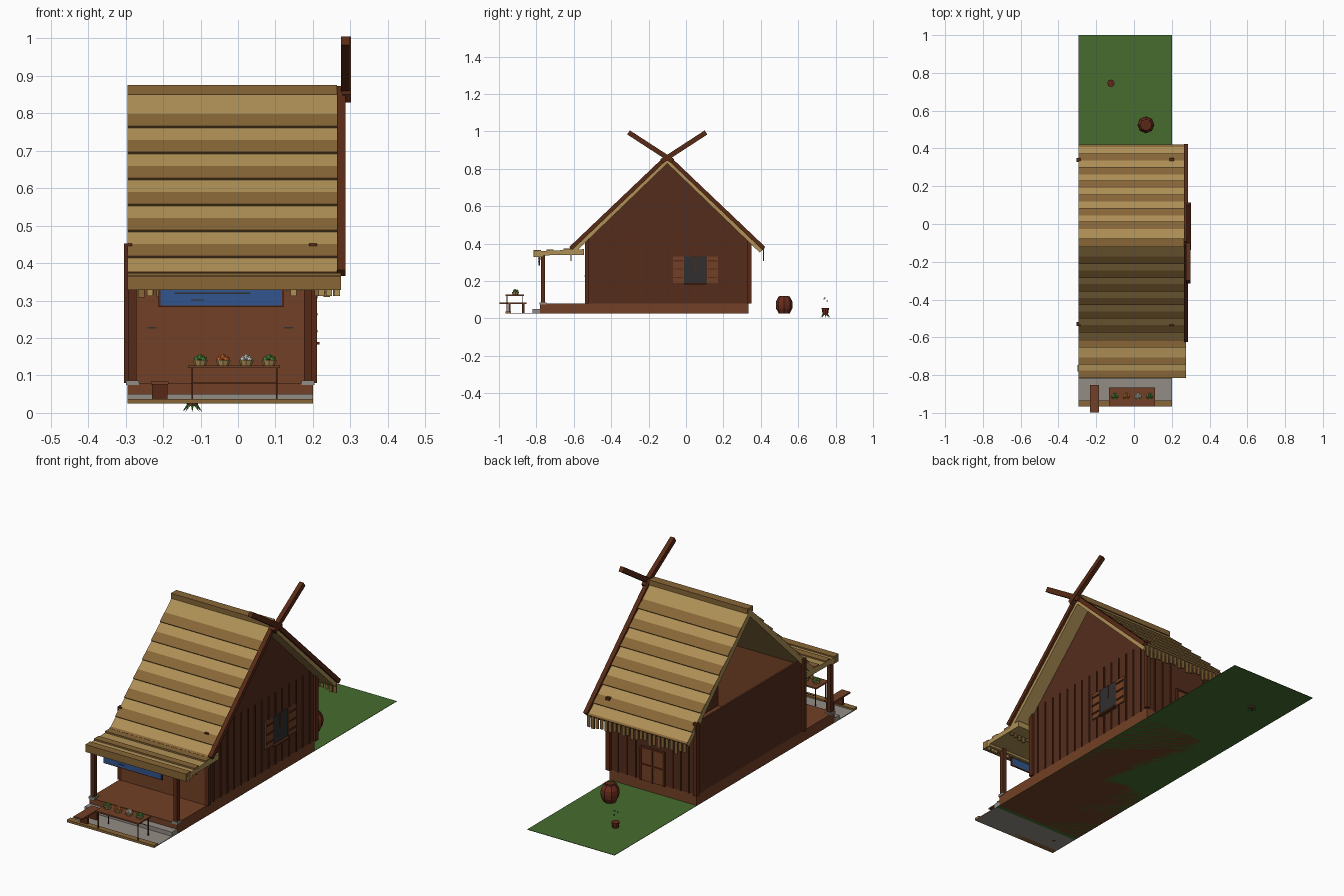
import bpy, bmesh, math, random
from mathutils import Vector, Matrix

if "Cube" in bpy.data.objects:
    bpy.data.objects.remove(bpy.data.objects["Cube"])
random.seed(4)

def mat(name, r, g, b):
    m = bpy.data.materials.new(name)
    m.diffuse_color = [(c / 255) ** 2.2 for c in (r, g, b)] + [1]
    m.use_nodes = True
    m.node_tree.nodes["Principled BSDF"].inputs["Base Color"].default_value = m.diffuse_color
    return m

LIGHT = mat("straw_light", 172, 142, 86)
DARK = mat("straw_dark", 134, 102, 58)
WALL = mat("wall_wood", 84, 48, 34)
PLANK = mat("plank_wood", 114, 66, 42)
TRIM = mat("trim_wood", 88, 46, 28)
STONE = mat("stone", 145, 140, 132)
GRASS = mat("grass", 72, 108, 50)
BLUE = mat("cloth_blue", 52, 86, 140)
INK = mat("dark", 52, 50, 50)
BARREL = mat("barrel_wood", 105, 48, 34)
GREEN = mat("leaf", 84, 135, 60)
ORANGE = mat("orange", 205, 105, 50)
WHITE = mat("white", 215, 210, 200)

def finish(name, bm, m):
    bmesh.ops.recalc_face_normals(bm, faces=bm.faces)
    me = bpy.data.meshes.new(name)
    bm.to_mesh(me)
    bm.free()
    me.materials.append(m)
    ob = bpy.data.objects.new(name, me)
    bpy.context.collection.objects.link(ob)
    return ob

def boxes(name, m, *ranges):
    """One object from boxes given as (x0, x1, y0, y1, z0, z1)."""
    bm = bmesh.new()
    for x0, x1, y0, y1, z0, z1 in ranges:
        M = Matrix.Translation(((x0 + x1) / 2, (y0 + y1) / 2, (z0 + z1) / 2)) @ \
            Matrix.Diagonal((x1 - x0, y1 - y0, z1 - z0, 1))
        bmesh.ops.create_cube(bm, size=1, matrix=M)
    return finish(name, bm, m)

def prism(name, m, x0, x1, profile):
    """Extrude a (y, z) outline along x."""
    bm = bmesh.new()
    f = bm.faces.new([bm.verts.new((x0, y, z)) for y, z in profile])
    ext = bmesh.ops.extrude_face_region(bm, geom=[f])["geom"]
    bmesh.ops.translate(bm, vec=(x1 - x0, 0, 0),
                        verts=[v for v in ext if isinstance(v, bmesh.types.BMVert)])
    return finish(name, bm, m)

def beam(name, m, x0, x1, a, b, w):
    a, b = Vector(a), Vector(b)
    d = (b - a).normalized() * w / 2
    n = Vector((-d.y, d.x))
    return prism(name, m, x0, x1, [a + n, b + n, b - n, a - n])

def lathe(name, m, x, y, rings, sides):
    """Faceted round body from (radius, z) rings."""
    bm = bmesh.new()
    loops = [[bm.verts.new((x + r * math.cos(2 * math.pi * i / sides),
                            y + r * math.sin(2 * math.pi * i / sides), z))
              for i in range(sides)] for r, z in rings]
    for lo, hi in zip(loops, loops[1:]):
        for i in range(sides):
            j = (i + 1) % sides
            bm.faces.new((lo[i], lo[j], hi[j], hi[i]))
    bm.faces.new(loops[0])
    bm.faces.new(loops[-1])
    return finish(name, bm, m)

L, R, G, F = -0.295, 0.2, 0.027, 0.08      # left, right, ground, floor
Y0, Y1, RIDGE = -0.54, 0.335, -0.1         # front wall, back wall, ridge line

# Ground, paving and foundation
boxes("lawn", GRASS, (L, R, -0.8, 1, G - 0.002, G))
boxes("paving", STONE, (L, R, -0.96, -0.8, G - 0.002, G + 0.002))
boxes("paving_curb", DARK, (L, R, -0.965, -0.935, G - 0.002, 0.037))
boxes("entry_step", STONE, (L, R, -0.82, -0.78, G, 0.05))
boxes("foundation", PLANK, (L, R, -0.78, Y1, G - 0.002, F))

# Hollow house body, left gable stays open
boxes("front_wall", PLANK, (L, R, Y0, Y0 + 0.012, F, 0.43))
boxes("back_wall", WALL, (L, R, Y1 - 0.012, Y1, F, 0.43))
boxes("left_wall", WALL, (L, L + 0.01, Y0, Y1, F, 0.45))
prism("right_gable_wall", WALL, R - 0.012, R,
      [(Y0, F), (Y1, F), (Y1, 0.43), (RIDGE, 0.835), (Y0, 0.43)])
boxes("side_battens", TRIM, *[(R, R + 0.005, y - 0.003, y + 0.003, F, 0.45)
      for y in [-0.485 + 0.0555 * i for i in range(15)] if not -0.06 < y < 0.16])
boxes("side_battens_upper", TRIM, *[(R, R + 0.005, y - 0.003, y + 0.003, a, b)
      for y in (-0.041, 0.0145, 0.07, 0.1255) for a, b in ((F, 0.19), (0.33, 0.45))])
boxes("back_battens", TRIM, *[(x - 0.003, x + 0.003, Y1, Y1 + 0.005, F, 0.42)
      for x in (-0.25, -0.205, -0.16, 0.05, 0.1, 0.15)])
boxes("corner_posts", TRIM, *[(x - 0.011, x + 0.011, y - 0.011, y + 0.011, F, 0.452)
      for x in (-0.294, R) for y in (-0.53, 0.338)])
boxes("door_handles", INK, *[(x - 0.012, x + 0.012, Y0 - 0.004, Y0, 0.225, 0.229)
      for x in (-0.23, 0.135)])

# Back door
boxes("back_door", PLANK, (-0.115, 0.015, Y1, Y1 + 0.008, F, 0.25))
boxes("back_door_frame", TRIM, *[(x - 0.004, x + 0.004, Y1, Y1 + 0.013, F, 0.25)
      for x in (-0.115, -0.05, 0.015)], (-0.115, 0.015, Y1, Y1 + 0.012, 0.16, 0.167),
      (-0.119, 0.019, Y1, Y1 + 0.013, 0.246, 0.254))

# Side window with shutters
boxes("window_pane", INK, (R, R + 0.006, -0.01, 0.11, 0.19, 0.33))
boxes("window_bar", TRIM, (R, R + 0.009, 0.046, 0.052, 0.26, 0.33))
boxes("window_sill", TRIM, (R, R + 0.018, -0.01, 0.11, 0.182, 0.19))
boxes("shutters", PLANK, *[(R, R + 0.008, y, y + 0.058, 0.19, 0.33) for y in (-0.07, 0.113)])
boxes("shutter_slats", TRIM, *[(R, R + 0.013, y, y + 0.05, z, z + 0.007)
      for y in (-0.066, 0.117) for z in (0.215, 0.26, 0.305)])

# Thatched roof: base slab and two-tone stepped courses on both slopes
X0, X1 = L, 0.275
edges = [0.862] + [0.76 - 0.0695 * k for k in range(6)] + [0.368]
for side, tag in ((-1, "front"), (1, "back")):
    def pt(z, up=0.0):
        return (RIDGE + side * ((0.862 - z) * 1.04 + up * 0.7), z + up * 0.7)
    prism(tag + "_roof_base", LIGHT, X0, X1,
          [pt(0.862), pt(0.368), (pt(0.368)[0] - side * 0.02, 0.352), (RIDGE, 0.828)])
    for i, (top, bot) in enumerate(zip(edges, edges[1:])):
        mid = top - 0.067 if i == 0 else top - 0.035
        if i == len(edges) - 2:
            mid = bot + 0.008
        for part, m, a, b, ua, ub in (("upper", LIGHT, top, mid, 0.001, 0.005),
                                      ("lower", DARK, mid, bot, 0.005, 0.009)):
            prism(f"{tag}_thatch_{part}_{i + 1}", m, X0, X1 - 0.01,
                  [pt(a, -0.004), pt(a, ua), pt(b, ub), pt(b, -0.004)])
    # Straw fringe under the eave
    ye = RIDGE + side * 0.514
    boxes(tag + "_eave_fringe", DARK, *[(x, x + 0.017, ye - 0.003, ye + 0.003,
          random.uniform(0.305, 0.33), 0.372) for x in [X0 + 0.003 + 0.0248 * i for i in range(23)]])
    # Bargeboard and crossed ridge finial
    beam(tag + "_bargeboard", TRIM, 0.265, 0.287, (RIDGE, 0.865), pt(0.37, 0.006), 0.022)
    beam(tag + "_crossed_finial", TRIM, 0.277 + 0.002 * side, 0.3 + 0.002 * side,
         (RIDGE - side * 0.03, 0.84), (RIDGE + side * 0.207, 0.994), 0.026)
boxes("ridge_cap", DARK, (X0, 0.265, RIDGE - 0.022, RIDGE + 0.022, 0.85, 0.876))

# Porch roof, posts and banner
prism("porch_roof", LIGHT, X0, X1,
      [(-0.81, 0.328), (-0.81, 0.358), (-0.545, 0.37), (-0.545, 0.34), (-0.76, 0.337), (-0.765, 0.328)])
for i, (a, b) in enumerate(((-0.815, -0.775), (-0.745, -0.708), (-0.655, -0.61))):
    z = 0.358 + (a + 0.81) * 0.045
    boxes(f"porch_thatch_{i + 1}", DARK, (X0, X1, a, b, z - 0.008 - (0.022 if i == 0 else 0), z + 0.008))
PX = (-0.282, 0.187)
boxes("porch_posts", TRIM, *[(x - 0.011, x + 0.011, -0.775, -0.753, F, 0.34) for x in PX])
boxes("post_stones", STONE, *[(x - 0.017, x + 0.017, -0.782, -0.746, 0.074, 0.086) for x in PX])
boxes("porch_fringe", LIGHT, *[(x, x + 0.016, -0.783, -0.777, 0.312, 0.335)
      for x in (-0.243, 0.14, 0.215, 0.235, 0.257)])
boxes("banner", BLUE, (-0.207, 0.117, -0.789, -0.783, 0.287, 0.332))
boxes("banner_frame", TRIM, (-0.212, 0.122, -0.788, -0.781, 0.283, 0.288),
      (-0.212, -0.206, -0.788, -0.781, 0.283, 0.335), (0.116, 0.122, -0.788, -0.781, 0.283, 0.335))
boxes("banner_stitches", INK, (-0.17, 0.033, -0.791, -0.788, 0.318, 0.321),
      (-0.125, -0.09, -0.791, -0.788, 0.3, 0.303))

# Bench
boxes("bench_seat", PLANK, (-0.233, -0.185, -0.998, -0.853, 0.076, 0.084))
boxes("bench_legs", TRIM, *[(-0.23, -0.188, y, y + 0.012, 0.025, 0.076) for y in (-0.95, -0.875)])

# Market table with baskets of produce
boxes("table_top", PLANK, (-0.133, 0.112, -0.965, -0.865, 0.12, 0.127))
boxes("table_legs", TRIM, *[(x - 0.002, x + 0.002, y - 0.002, y + 0.002, G, 0.12)
      for x in (-0.122, 0.104) for y in (-0.957, -0.875)])
boxes("table_rail", TRIM, *[(-0.122, 0.104, y - 0.001, y + 0.001, 0.078, 0.081) for y in (-0.875,)])
for i, (x, m) in enumerate(zip((-0.101, -0.04, 0.022, 0.083), (GREEN, ORANGE, WHITE, GREEN))):
    lathe(f"basket_{i + 1}", LIGHT, x, -0.912, [(0.015, 0.127), (0.02, 0.141)], 8)
    bm = bmesh.new()
    for dx, dy, dz in ((-0.009, -0.004, 0), (0.009, -0.003, 0), (0, 0.009, 0.001), (0, -0.002, 0.005)):
        bmesh.ops.create_icosphere(bm, subdivisions=1, radius=0.01,
                                   matrix=Matrix.Translation((x + dx, -0.912 + dy, 0.143 + dz)))
    finish(f"produce_{i + 1}", bm, m)

# Barrel on the lawn
lathe("barrel", BARREL, 0.063, 0.525,
      [(0.03, G), (0.043, 0.052), (0.045, 0.072), (0.043, 0.092), (0.03, 0.117)], 8)
lathe("barrel_lid", TRIM, 0.063, 0.525, [(0.024, 0.115), (0.024, 0.12)], 8)

# Potted plant: drooping leaves and tiny buds
lathe("plant_pot", BARREL, -0.122, 0.745, [(0.014, 0.018), (0.02, 0.055)], 8)
bm = bmesh.new()
for i in range(8):
    a = i * math.pi / 4
    bmesh.ops.create_cone(bm, segments=4, radius1=0.005, radius2=0, depth=0.03, cap_ends=True,
        matrix=Matrix.Translation((-0.122 + 0.017 * math.cos(a), 0.745 + 0.017 * math.sin(a), 0.014))
        @ Matrix.Rotation(a, 4, "Z") @ Matrix.Rotation(math.radians(140), 4, "Y"))
finish("plant_leaves", bm, GREEN)
boxes("plant_buds", GREEN, *[(x - 0.003, x + 0.003, y - 0.003, y + 0.003, z, z + 0.006)
      for x, y, z in ((-0.13, 0.738, 0.1), (-0.115, 0.742, 0.105), (-0.121, 0.755, 0.09))])
